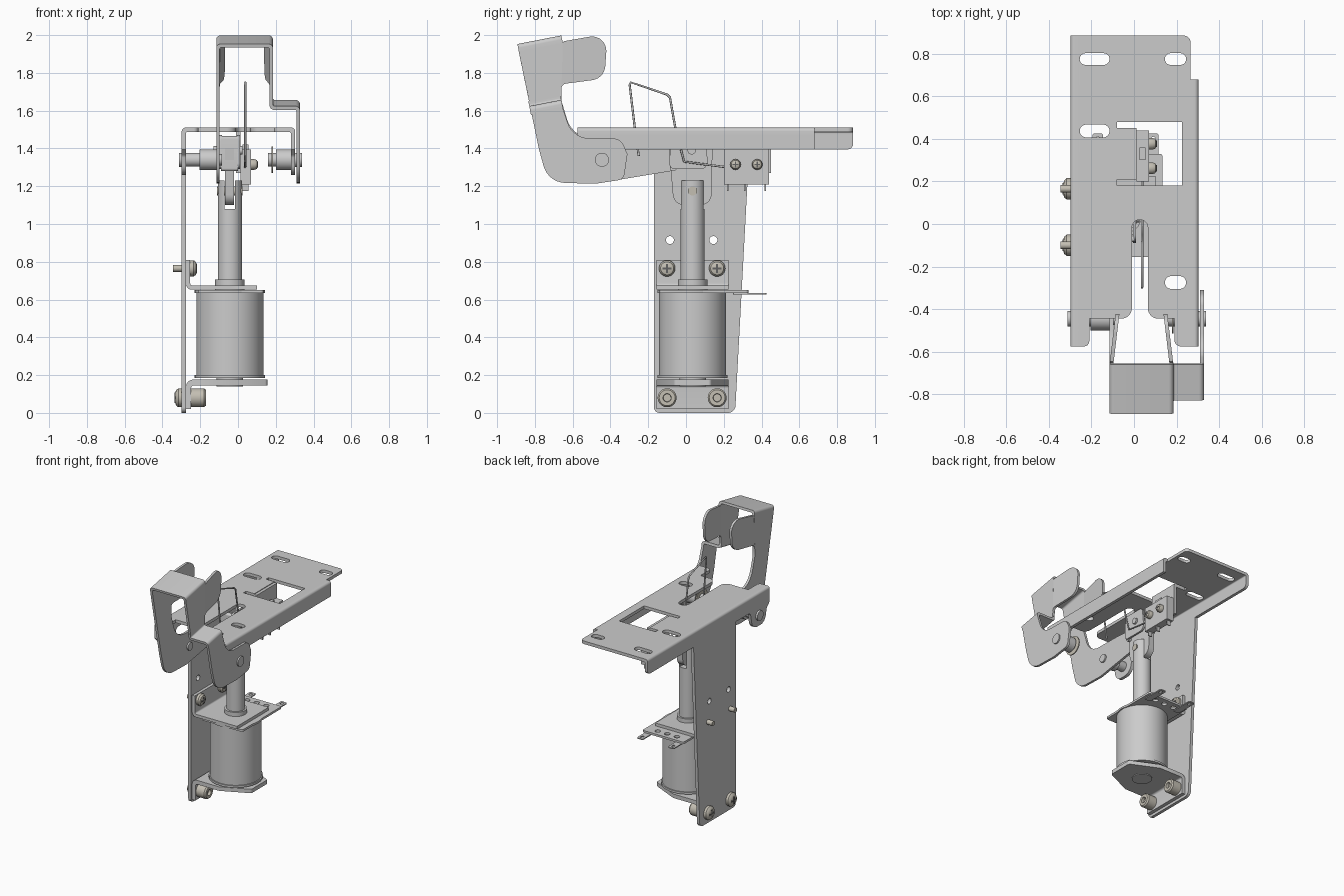
import bpy, bmesh, math
from mathutils import Matrix, Vector

if "Cube" in bpy.data.objects:
    bpy.data.objects.remove(bpy.data.objects["Cube"])

AXES = {'z': Matrix.Identity(4),
        'x': Matrix(((0, 0, 1, 0), (1, 0, 0, 0), (0, 1, 0, 0), (0, 0, 0, 1))),   # (y, z) profile
        'y': Matrix(((0, 1, 0, 0), (0, 0, 1, 0), (1, 0, 0, 0), (0, 0, 0, 1)))}   # (z, x) profile

steel = bpy.data.materials.new("screw_steel")
steel.diffuse_color = (0.55, 0.52, 0.45, 1)
steel.use_nodes = True
steel.node_tree.nodes["Principled BSDF"].inputs["Base Color"].default_value = steel.diffuse_color
dark = bpy.data.materials.new("dark_recess")
dark.diffuse_color = (0.12, 0.12, 0.12, 1)
dark.use_nodes = True
dark.node_tree.nodes["Principled BSDF"].inputs["Base Color"].default_value = dark.diffuse_color


def finish(ob, mat=None):
    bm = bmesh.new()
    bm.from_mesh(ob.data)
    bmesh.ops.remove_doubles(bm, verts=bm.verts, dist=1e-5)
    bmesh.ops.recalc_face_normals(bm, faces=bm.faces)
    bm.to_mesh(ob.data)
    bm.free()
    if mat:
        ob.data.materials.append(mat)
    bpy.ops.object.select_all(action='DESELECT')
    ob.select_set(True)
    bpy.context.view_layer.objects.active = ob
    bpy.ops.object.shade_smooth_by_angle(angle=math.radians(35))
    return ob


def fillet(pts, n=7):
    out = []
    for i, p in enumerate(pts):
        c = Vector(p[:2])
        if len(p) < 3:
            out.append(c)
            continue
        a, b = Vector(pts[i - 1][:2]) - c, Vector(pts[(i + 1) % len(pts)][:2]) - c
        half = a.angle(b) / 2
        t = min(p[2] / math.tan(half), .499 * a.length, .499 * b.length)
        p0, p2, w = c + a.normalized() * t, c + b.normalized() * t, math.sin(half)
        for k in range(n + 1):
            s = k / n
            k0, k1, k2 = (1 - s) ** 2, 2 * s * (1 - s) * w, s * s
            out.append((p0 * k0 + c * k1 + p2 * k2) / (k0 + k1 + k2))
    return out


def sheet(name, axis, loops, lo, hi, mat=None):
    """Extrude filleted outlines (first outer, then holes) from lo to hi on an axis."""
    cu = bpy.data.curves.new(name, 'CURVE')
    cu.dimensions, cu.fill_mode, cu.extrude = '2D', 'BOTH', (hi - lo) / 2
    for loop in loops:
        pts = fillet([(p[1], p[0], *p[2:]) for p in loop] if axis == 'y' else loop)
        sp = cu.splines.new('POLY')
        sp.points.add(len(pts) - 1)
        for q, p in zip(sp.points, pts):
            q.co = (p.x, p.y, 0, 1)
        sp.use_cyclic_u = True
    ob = bpy.data.objects.new(name, cu)
    bpy.context.collection.objects.link(ob)
    bpy.ops.object.select_all(action='DESELECT')
    ob.select_set(True)
    bpy.context.view_layer.objects.active = ob
    bpy.ops.object.convert(target='MESH')
    ob = bpy.context.view_layer.objects.active
    ob.data.transform(AXES[axis] @ Matrix.Translation((0, 0, (lo + hi) / 2)))
    return finish(ob, mat)


def lathe(name, axis, uv, prof, mat=None, n=40):
    """Revolve (position, radius) points about an axis through uv."""
    bm = bmesh.new()
    rings = [[bm.verts.new((r * math.cos(2 * math.pi * k / n), r * math.sin(2 * math.pi * k / n), t))
              for k in range(n)] for t, r in prof]
    for a, b in zip(rings, rings[1:]):
        for k in range(n):
            bm.faces.new((a[k - 1], a[k], b[k], b[k - 1]))
    bm.faces.new(rings[0])
    bm.faces.new(rings[-1])
    me = bpy.data.meshes.new(name)
    bm.to_mesh(me)
    bm.free()
    me.transform(AXES[axis] @ Matrix.Translation((uv[0], uv[1], 0)))
    ob = bpy.data.objects.new(name, me)
    bpy.context.collection.objects.link(ob)
    return finish(ob, mat)


def cyl(name, axis, uv, lo, hi, r, mat=None):
    return lathe(name, axis, uv, [(lo, r), (hi, r)], mat)


def box(name, x, y, z, mat=None):
    return sheet(name, 'z', [rect(*x, *y)], *z, mat)


def rect(a0, a1, b0, b1, *r):
    return [(a0, b0, *r), (a1, b0, *r), (a1, b1, *r), (a0, b1, *r)]


def slot(cx, cy, w, h):
    return rect(cx - w / 2, cx + w / 2, cy - h / 2, cy + h / 2, h / 2)


def pan_screw(name, y, z, x, d, r, tail):
    """Pan head on face x, pointing along d, with a shank reaching to tail and a cross recess."""
    lathe(name, 'x', (y, z), [(tail, .018), (x, .018), (x, r), (x + d * .018, r),
                              (x + d * .03, r * .8), (x + d * .036, r * .4)], steel)
    for i, (w, h) in enumerate(((.55, .13), (.13, .55))):
        e = sorted((x + d * .025, x + d * .037))
        box(f"{name}_recess_{i}", e, (y - w * r, y + w * r), (z - h * r, z + h * r), dark)


# mounting plate with slots, front notch and switch window
T0, T1 = 1.487, 1.51
sheet("mounting_plate", 'z', [
    [(-.26, -.575), (-.21, -.575, .03), (-.21, -.445), (-.01, -.445, .05), (-.01, .02, .037),
     (.065, .02, .037), (.065, -.445, .05), (.19, -.445), (.19, -.575, .03), (.265, -.575),
     (.265, .885, .03), (-.26, .885)],
    [(-.08, .18), (.225, .18), (.225, .48), (-.08, .48), (-.08, .45), (-.01, .45), (-.01, .21), (-.08, .21)],
    slot(-.185, .775, .14, .055), slot(.195, .775, .1, .055),
    slot(-.185, .437, .14, .06), slot(.195, -.275, .1, .06)], T0, T1)

# bent edges and side flanges
for name, s, xi, y1 in (("left_bend", -1, .26, .885), ("right_bend", 1, .265, .68)):
    sheet(name, 'y', [[(s * xi, T1), (s * (xi + .038), T1, .038), (s * (xi + .038), 1.47),
                       (s * (xi + .015), 1.47), (s * (xi + .015), T0, .015), (s * xi, T0)]], -.575, y1)
ear = [(-.575, 1.47), (-.575, 1.395), (-.54, 1.36, .03), (-.52, 1.26, .07), (-.37, 1.26, .07), (-.345, 1.395, .03)]
sheet("left_upright", 'x', [
    ear + [(-.17, 1.395), (-.17, 0, .03), (.26, 0, .04), (.335, 1.395), (.885, 1.395, .03), (.885, 1.47)],
    slot(-.085, .915, .042, .042), slot(.145, .915, .042, .042)], -.298, -.275)
sheet("right_flange", 'x', [ear + [(.68, 1.395), (.68, 1.47)]], .28, .303)

# trip lever: two side arms with curled lobes, tilted cap and outward jog
LOW = [(-.82, 1.595), (-.778, 1.394), (-.73, 1.22, .16), (-.48, 1.213, .1)]
NECK = [(-.60, 1.455, .16), (-.66, 1.655)]
UP = [(-.66, 1.70), (-.652, 1.96), (-.886, 1.915)]
sheet("lever_left_arm", 'x', [LOW + [(-.32, 1.24), (-.05, 1.285), (.08, 1.31, .06), (.1, 1.42, .03),
                                     (-.30, 1.452)] + NECK + UP], -.115, -.097)
sheet("lever_right_arm", 'x', [LOW + [(-.33, 1.236, .04), (-.31, 1.37), (-.345, 1.452, .06),
                                      (-.60, 1.455, .16), (-.654, 1.62)]], .31, .328)
sheet("lever_right_upper", 'x', [[(-.83, 1.645), (-.66, 1.675)] + UP], .167, .185)
for name, x, s in (("left_lobe", -.115, 1), ("right_lobe", .167, -1)):
    ob = sheet("lever_" + name, 'x', [[(-.655, 1.955), (-.645, 1.968), (-.415, 2.008, .075), (-.432, 1.77, .08),
                                       (-.66, 1.74, .05), (-.66, 1.69)]], x, x + .018)
    for v in ob.data.vertices:
        v.co.x += s * .12 * (v.co.y + .66)


def tilt(ob, y, z):
    ob.data.transform(Matrix.Translation((0, y, z)) @ Matrix.Rotation(math.radians(11), 4, 'X')
                      @ Matrix.Translation((0, -y, -z)))


tilt(sheet("lever_cap", 'y', [[(-.115, 1.955), (-.115, 1.998, .03), (.185, 1.998, .03), (.185, 1.955), (.167, 1.955),
                               (.167, 1.98, .012), (-.097, 1.98, .012), (-.097, 1.955)]], -.897, -.66), -.66, 1.998)
tilt(sheet("lever_jog", 'y', [[(.167, 1.685), (.167, 1.637, .03), (.31, 1.637, .01), (.31, 1.61), (.328, 1.61),
                               (.328, 1.657, .03), (.185, 1.657, .01), (.185, 1.685)]], -.833, -.66), -.66, 1.657)

# pivot pins
PV = (-.445, 1.34)
lathe("left_pivot_pin", 'x', PV, [(-.312, .037), (-.275, .037), (-.275, .036), (-.205, .036),
                                  (-.205, .055), (-.115, .055), (-.115, .03), (-.085, .03)])
lathe("right_pivot_pin", 'x', PV, [(.338, .037), (.28, .037), (.28, .055), (.2, .055), (.2, .036), (.16, .036)])
cyl("pivot_clip", 'x', PV, .178, .186, .07, steel)

# link between lever and plunger
for i, x in enumerate((-.1, -.004)):
    sheet(f"link_cheek_{i}", 'x', [[(-.09, 1.29, .03), (.12, 1.29, .04), (.1, 1.47, .03), (-.08, 1.47, .03)]], x, x + .014)
sheet("link_web", 'x', [rect(-.085, -.05, 1.28, 1.465, .015)], -.09, 0)
sheet("plunger_link", 'x', [[(-.09, 1.40), (-.065, 1.10, .06), (.135, 1.10, .06), (.14, 1.40)]], -.068, -.02)
cyl("lever_link_pin", 'x', (.03, 1.39), -.13, .025, .022)

# solenoid coil and plunger
C = (-.043, .035)
lathe("solenoid_coil", 'z', C, [(.14, .07), (.185, .07), (.185, .186), (.2, .186), (.2, .178),
                                (.635, .178), (.635, .186), (.65, .186)], n=64)
lathe("plunger", 'z', C, [(.65, .078), (.705, .078), (.705, .064), (1.08, .064)])
for i, s in enumerate((-1, 1)):
    a = math.acos(.028 / .064)
    sheet(f"plunger_fork_{i}", 'z', [[(C[0] + s * .064 * math.cos(a * k / 8), C[1] + .064 * math.sin(a * k / 8))
                                      for k in range(-8, 9)]], 1.08, 1.23)
cyl("plunger_pin", 'x', (C[1], 1.175), -.112, .025, .024, steel)

# solenoid brackets
sheet("upper_bracket", 'y', [[(-.275, .81), (-.275, .652, .03), (.1, .652), (.1, .674),
                              (-.253, .674, .012), (-.253, .81)]], -.155, .225)
sheet("lower_bracket_foot", 'y', [[(-.275, .02), (-.275, .176, .04), (-.2, .176), (-.2, .146),
                                   (-.248, .146, .015), (-.248, .02)]], -.155, .225)
sheet("lower_bracket_shelf", 'z', [[(-.2, -.155), (-.05, -.155), (.155, -.06, .02), (.155, .13, .02),
                                    (-.05, .225), (-.2, .225)]], .146, .176)

# coil terminal board
sheet("terminal_board", 'z', [rect(-.21, .135, -.14, .33, .015)] +
      [slot(x, .28, .04, .04) for x in (-.12, -.04, .04)], .634, .65)
for i, x in enumerate((-.17, .09)):
    sheet(f"terminal_tab_{i}", 'z', [rect(x - .025, x + .025, .25, .425, .01), slot(x, .395, .02, .03)], .628, .636)

# fixing screws
for i, y in enumerate((-.1, .165)):
    pan_screw(f"upper_screw_{i}", y, .765, -.253, 1, .043, -.345)
    pan_screw(f"lower_screw_{i}", y, .08, -.298, -1, .05, -.2)
    lathe(f"lower_nut_{i}", 'x', (y, .08), [(-.248, .05), (-.18, .05), (-.17, .042), (-.17, .022), (-.19, .02)], steel)

# switch hanging from a bent tab
box("switch_tab", (-.01, .012), (.21, .45), (1.27, 1.505))
box("switch_body", (.012, .07), (.2, .44), (1.21, 1.395))
box("switch_button", (.025, .055), (.3, .36), (1.395, 1.42))
for i, y in enumerate((.262, .377)):
    pan_screw(f"switch_screw_{i}", y, 1.315, .07, 1, .028, -.04)
for i, y in enumerate((.22, .31, .42)):
    box(f"switch_terminal_{i}", (.025, .055), (y - .004, y + .004), (1.175, 1.21))

# bent wire actuator
cu = bpy.data.curves.new("wire_actuator", 'CURVE')
cu.dimensions, cu.bevel_depth, cu.bevel_resolution = '3D', .006, 2
path = [(-.25, 1.36), (-.27, 1.5), (-.298, 1.735), (-.292, 1.75), (-.1, 1.685), (-.085, 1.67), (-.055, 1.5), (-.01, 1.33), (.22, 1.3)]
sp = cu.splines.new('POLY')
sp.points.add(len(path) - 1)
for q, (y, z) in zip(sp.points, path):
    q.co = (.038, y, z, 1)
bpy.context.collection.objects.link(bpy.data.objects.new("wire_actuator", cu))
